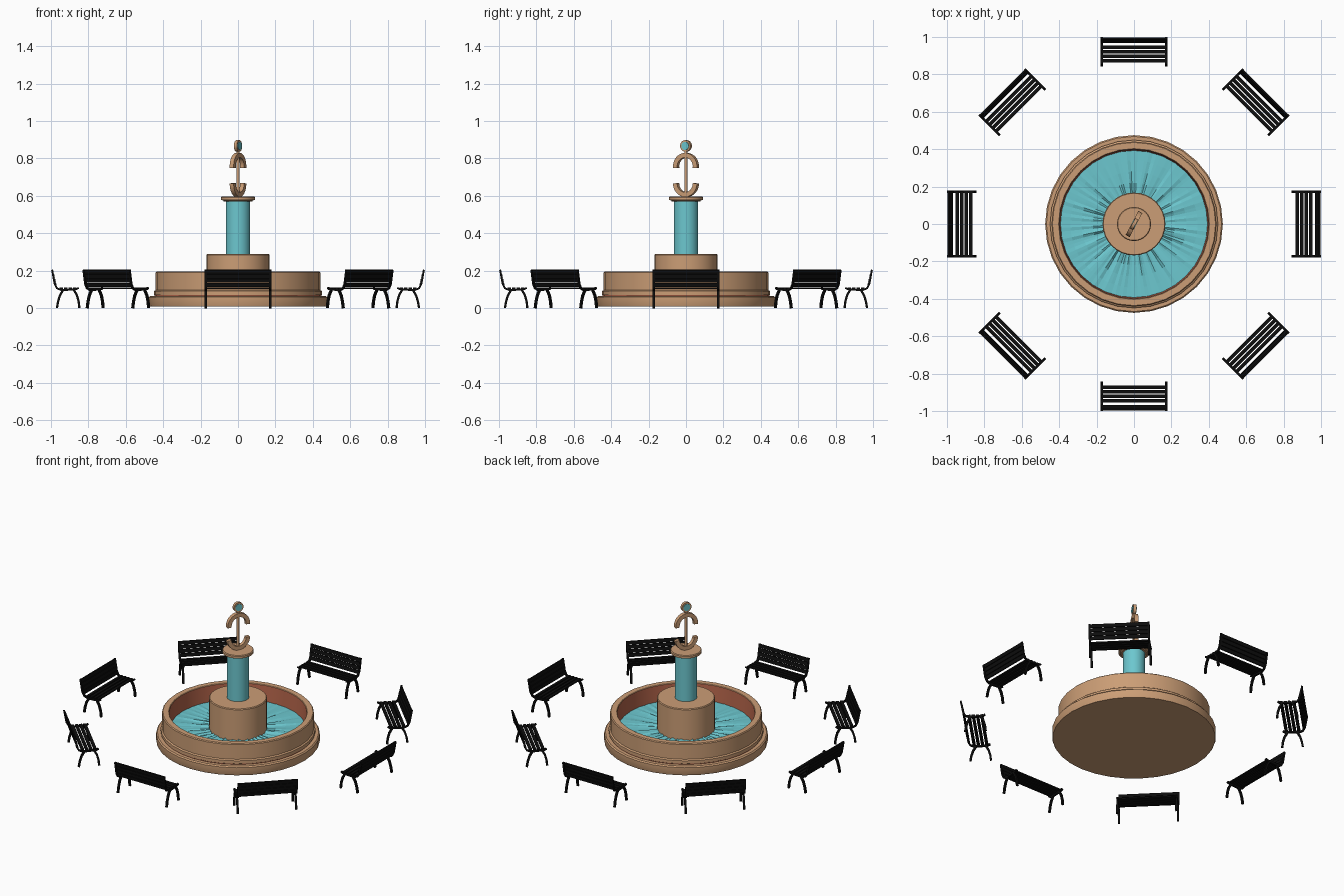
import bpy, bmesh, math, random
from mathutils import Vector

if "Cube" in bpy.data.objects:
    bpy.data.objects.remove(bpy.data.objects["Cube"])

random.seed(4)


def material(name, rgb):
    m = bpy.data.materials.new(name)
    m.diffuse_color = (*rgb, 1)
    m.use_nodes = True
    m.node_tree.nodes["Principled BSDF"].inputs["Base Color"].default_value = m.diffuse_color
    return m


STONE = material("tan stone", (0.60, 0.34, 0.18))
LINING = material("red clay lining", (0.46, 0.13, 0.07))
WATER = material("turquoise water", (0.15, 0.57, 0.62))
IRON = material("black iron", (0.004, 0.004, 0.004))


def finish(name, bm, mats, smooth=True):
    bmesh.ops.recalc_face_normals(bm, faces=bm.faces)
    mesh = bpy.data.meshes.new(name)
    bm.to_mesh(mesh)
    bm.free()
    for m in mats:
        mesh.materials.append(m)
    ob = bpy.data.objects.new(name, mesh)
    bpy.context.collection.objects.link(ob)
    if smooth:
        bpy.ops.object.select_all(action='DESELECT')
        bpy.context.view_layer.objects.active = ob
        ob.select_set(True)
        bpy.ops.object.shade_smooth_by_angle(angle=math.radians(35))
    return ob


def lathe(name, profile, mats, n=32, red=()):
    """Spin an (r, z) profile; segments listed in red use the second material."""
    bm = bmesh.new()
    rings = []
    for r, z in profile:
        if r == 0:
            rings.append([bm.verts.new((0, 0, z))] * n)
        else:
            rings.append([bm.verts.new((r * math.cos(2 * math.pi * i / n),
                                        r * math.sin(2 * math.pi * i / n), z)) for i in range(n)])
    for s in range(len(profile) - 1):
        a, b = rings[s], rings[s + 1]
        for i in range(n):
            j = (i + 1) % n
            f = bm.faces.new(list(dict.fromkeys((a[i], a[j], b[j], b[i]))))
            f.material_index = 1 if s in red else 0
    return finish(name, bm, mats)


def ribbon(bm, path, half, x0, x1):
    """Sweep a rectangle along a (y, z) path, spanning x0..x1."""
    pts = [Vector(p) for p in path]
    rings = []
    for i, p in enumerate(pts):
        t = (pts[min(i + 1, len(pts) - 1)] - pts[max(i - 1, 0)]).normalized()
        nrm = Vector((-t.y, t.x)) * half
        a, b = p + nrm, p - nrm
        rings.append([bm.verts.new(c) for c in ((x0, a.x, a.y), (x1, a.x, a.y),
                                                (x1, b.x, b.y), (x0, b.x, b.y))])
    for a, b in zip(rings, rings[1:]):
        for k in range(4):
            bm.faces.new((a[k], a[(k + 1) % 4], b[(k + 1) % 4], b[k]))
    bm.faces.new(rings[0])
    bm.faces.new(rings[-1][::-1])


# Basin: stepped outside, thin red joint, red lined inside
lathe("basin", [(0, 0.008), (0.472, 0.008), (0.475, 0.014), (0.475, 0.058), (0.468, 0.065),
                (0.446, 0.065), (0.446, 0.069), (0.449, 0.071), (0.449, 0.09), (0.441, 0.096),
                (0.441, 0.19), (0.436, 0.195), (0.403, 0.195), (0.400, 0.192), (0.390, 0.05),
                (0, 0.05)], [STONE, LINING], red=(5, 13, 14))

# Pedestal, water column and cap
lathe("pedestal", [(0, 0.05), (0.168, 0.05), (0.168, 0.285), (0.164, 0.29), (0, 0.29)], [STONE])
lathe("water_column", [(0, 0.289), (0.065, 0.289), (0.065, 0.578), (0, 0.578)], [WATER])
lathe("column_cap", [(0, 0.57), (0.076, 0.57), (0.080, 0.576), (0.091, 0.578), (0.091, 0.591),
                     (0.087, 0.596), (0, 0.596)], [STONE])

# Rippled water sheet in the basin
bm = bmesh.new()
N = 120
heights = [random.uniform(-1, 1) for _ in range(N)]
rings = []
for r, amp in ((0.16, 0.006), (0.22, 0.005), (0.28, 0.0035), (0.34, 0.002), (0.394, 0.001)):
    rings.append([bm.verts.new((r * math.cos(2 * math.pi * i / N), r * math.sin(2 * math.pi * i / N),
                                0.093 + amp * heights[i])) for i in range(N)])
for a, b in zip(rings, rings[1:]):
    for i in range(N):
        j = (i + 1) % N
        bm.faces.new((a[i], b[i], b[j], a[j]))
finish("water_surface", bm, [WATER], smooth=False)

# Ornament on the cap, built in the y-z plane and turned
TURN = math.radians(-28)


def arc(cz, r, a0, a1, n=16):
    return [(r * math.cos(math.radians(a0 + (a1 - a0) * i / n)),
             cz + r * math.sin(math.radians(a0 + (a1 - a0) * i / n))) for i in range(n + 1)]


for name, path in (("upper_arc", arc(0.757, 0.060, -8, 188)), ("lower_arc", arc(0.667, 0.060, 180, 360))):
    bm = bmesh.new()
    ribbon(bm, path, 0.0125, -0.012, 0.012)
    finish(name, bm, [STONE]).rotation_euler.z = TURN
lathe("ornament_rod", [(0, 0.59), (0.008, 0.59), (0.008, 0.842), (0, 0.842)], [STONE], n=12)


def disc(name, radius, depth, mat):
    bm = bmesh.new()
    bmesh.ops.create_cone(bm, cap_ends=True, segments=24, radius1=radius, radius2=radius, depth=depth)
    ob = finish(name, bm, [mat])
    ob.rotation_euler = (0, math.pi / 2, TURN)
    ob.location.z = 0.867


disc("finial_ring", 0.031, 0.018, STONE)
disc("finial_inlay", 0.022, 0.024, WATER)

# Bench parts: +y is outward, the back leans outward
bm = bmesh.new()
for s in (-1, 1):
    x0, x1 = s * 0.172 - 0.006, s * 0.172 + 0.006
    ribbon(bm, [(0.848, 0.0), (0.852, 0.035), (0.861, 0.068), (0.878, 0.098)], 0.006, x0, x1)
    ribbon(bm, [(0.968, 0.0), (0.962, 0.035), (0.952, 0.068), (0.934, 0.098)], 0.006, x0, x1)
    ribbon(bm, [(0.852, 0.108), (0.862, 0.102), (0.90, 0.098), (0.945, 0.096), (0.968, 0.106),
                (0.980, 0.128), (0.986, 0.16), (0.994, 0.205)], 0.005, x0, x1)
frame = finish("bench_frame_1", bm, [IRON])

bm = bmesh.new()
for i in range(4):
    y = 0.872 + 0.0245 * i
    ribbon(bm, [(y - 0.009, 0.107), (y + 0.009, 0.106)], 0.004, -0.174, 0.174)
seat = finish("bench_seat_1", bm, [IRON], smooth=False)

bm = bmesh.new()
for i in range(4):
    y, z = 0.974 + 0.0055 * i, 0.123 + 0.0238 * i
    ribbon(bm, [(y - 0.002, z - 0.0105), (y + 0.002, z + 0.0105)], 0.004, -0.174, 0.174)
back = finish("bench_back_1", bm, [IRON], smooth=False)

# Eight benches around the fountain
for k in range(1, 8):
    for ob in (frame, seat, back):
        copy = bpy.data.objects.new(ob.name[:-1] + str(k + 1), ob.data)
        copy.rotation_euler.z = k * math.pi / 4
        bpy.context.collection.objects.link(copy)
